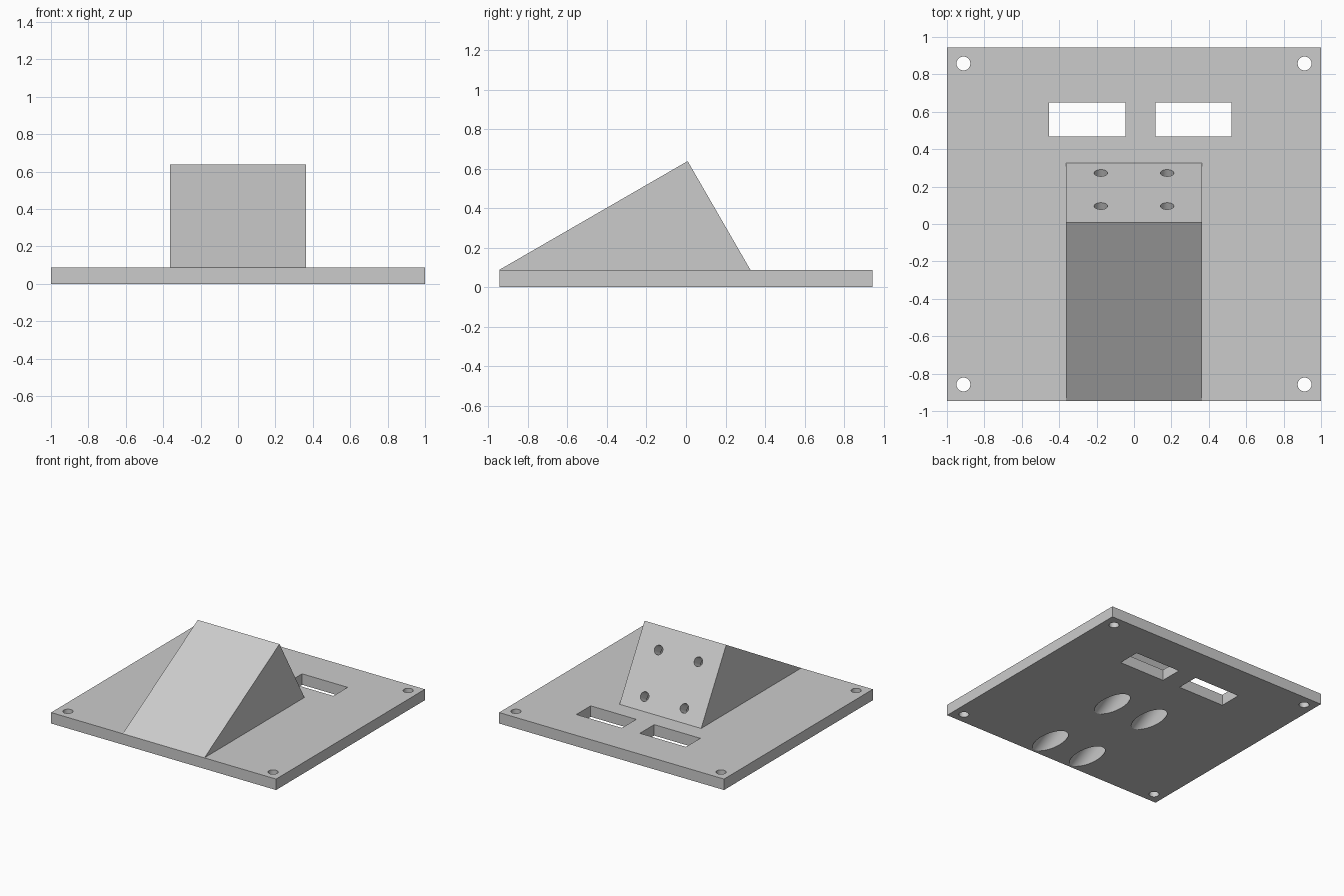
import bpy, bmesh, math
from mathutils import Matrix, Vector

default = bpy.data.objects.get("Cube")
if default:
    bpy.data.objects.remove(default, do_unlink=True)

grey = bpy.data.materials.new("light_grey")
grey.use_nodes = True
colour = (0.6, 0.6, 0.6, 1)
grey.diffuse_color = colour
grey.node_tree.nodes["Principled BSDF"].inputs["Base Color"].default_value = colour

DEPTH, THICK = 0.945, 0.088          # half depth and thickness of the plate
HALF_W, BACK = 0.363, 0.326          # wedge half width and rear edge
RUN = BACK + DEPTH
OUT = Vector((0, math.cos(math.radians(30)), 0.5))   # normal of the steep face


def add_object(name, bm):
    bmesh.ops.recalc_face_normals(bm, faces=bm.faces)
    mesh = bpy.data.meshes.new(name)
    bm.to_mesh(mesh)
    bm.free()
    mesh.materials.append(grey)
    obj = bpy.data.objects.new(name, mesh)
    bpy.context.collection.objects.link(obj)
    return obj


def box(name, x0, x1, y0, y1, z0, z1):
    bm = bmesh.new()
    size = Matrix.Diagonal((x1 - x0, y1 - y0, z1 - z0, 1))
    mid = Matrix.Translation(((x0 + x1) / 2, (y0 + y1) / 2, (z0 + z1) / 2))
    bmesh.ops.create_cube(bm, size=1, matrix=mid @ size)
    return add_object(name, bm)


def cylinder(name, start, end, radius):
    axis = end - start
    bm = bmesh.new()
    place = Matrix.Translation((start + end) / 2) @ axis.to_track_quat("Z", "Y").to_matrix().to_4x4()
    bmesh.ops.create_cone(bm, cap_ends=True, segments=48, radius1=radius,
                          radius2=radius, depth=axis.length, matrix=place)
    return add_object(name, bm)


def combine(target, tool, operation):
    mod = target.modifiers.new(operation.lower(), "BOOLEAN")
    mod.operation, mod.solver, mod.object = operation, "EXACT", tool
    bpy.context.view_layer.objects.active = target
    bpy.ops.object.modifier_apply(modifier=mod.name)
    bpy.data.objects.remove(tool, do_unlink=True)


# Base plate
plate = box("base_plate_with_wedge", -1, 1, -DEPTH, DEPTH, 0, THICK)

# Right-angled wedge: long front ramp, steep rear mounting face
bm = bmesh.new()
profile = [(-DEPTH, THICK), (BACK, THICK),
           (-DEPTH + RUN * 0.75, THICK + RUN * math.sqrt(3) / 4)]
face = bm.faces.new([bm.verts.new((-HALF_W, y, z)) for y, z in profile])
ext = bmesh.ops.extrude_face_region(bm, geom=[face])
bmesh.ops.translate(bm, vec=(2 * HALF_W, 0, 0),
                    verts=[v for v in ext["geom"] if isinstance(v, bmesh.types.BMVert)])
combine(plate, add_object("wedge", bm), "UNION")

# Corner screw holes
for sx in (-1, 1):
    for sy in (-1, 1):
        spot = Vector((sx * 0.912, sy * 0.858, 0))
        up = Vector((0, 0, 0.2))
        combine(plate, cylinder("corner_hole", spot - up, spot + up, 0.037), "DIFFERENCE")

# Two rectangular slots
for x0, x1 in ((-0.455, -0.045), (0.115, 0.52)):
    combine(plate, box("slot", x0, x1, 0.468, 0.65, -0.1, 0.2), "DIFFERENCE")

# Angled bolt holes, with wide access bores running out through the underside
for x in (-0.177, 0.177):
    for y in (0.096, 0.273):
        mouth = Vector((x, y, THICK + (BACK - y) * math.sqrt(3)))
        combine(plate, cylinder("access_bore", mouth - OUT * 0.1, mouth - OUT * 1.4, 0.088), "DIFFERENCE")
        combine(plate, cylinder("bolt_hole", mouth + OUT * 0.1, mouth - OUT * 0.15, 0.036), "DIFFERENCE")

bpy.ops.object.select_all(action="DESELECT")
plate.select_set(True)
bpy.context.view_layer.objects.active = plate
bpy.ops.object.shade_smooth_by_angle(angle=math.radians(30))
